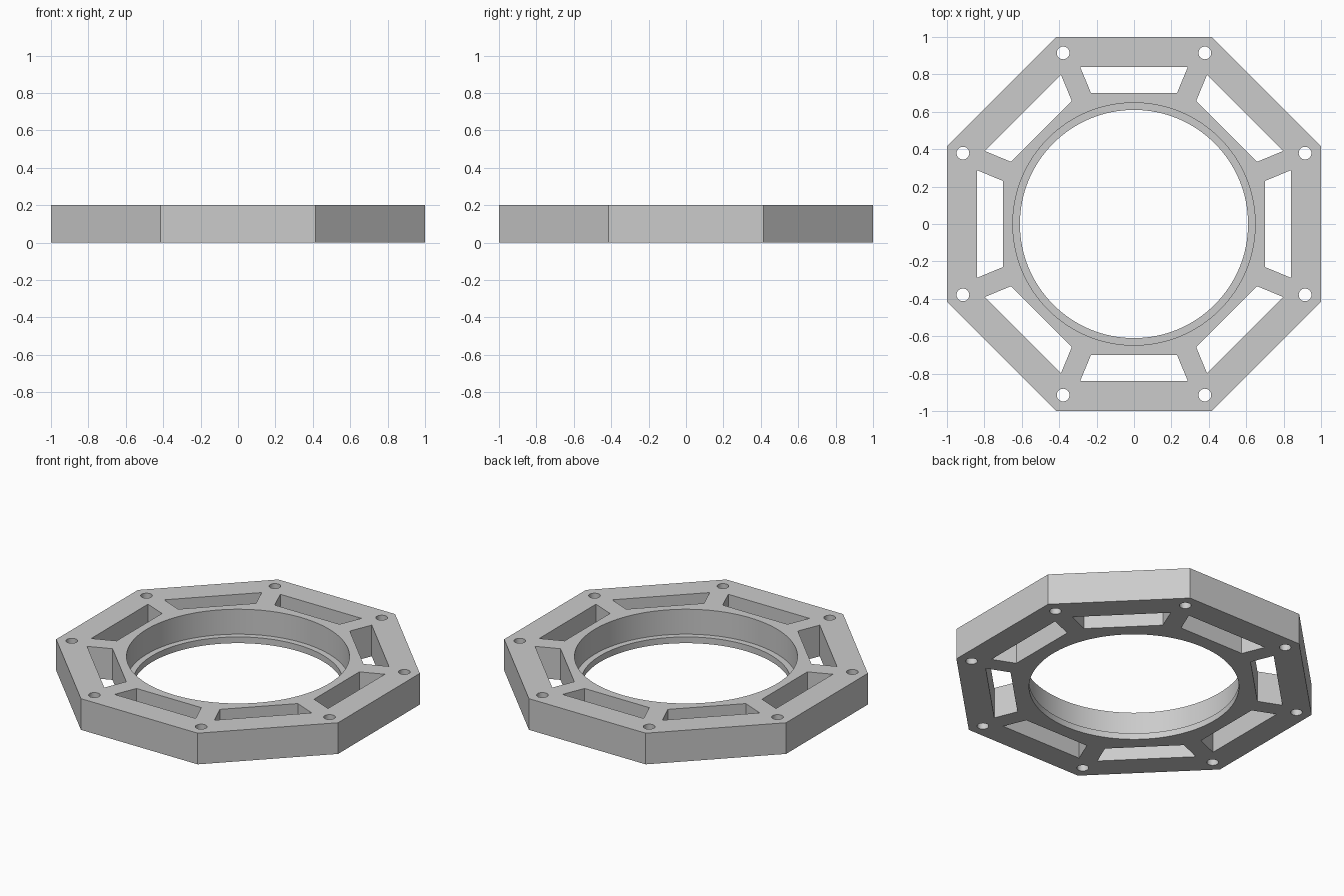
import bpy, bmesh
from math import pi, cos, sin, tan, radians
from mathutils import Matrix

cube = bpy.data.objects.get("Cube")
if cube:
    bpy.data.objects.remove(cube, do_unlink=True)

HEIGHT = 0.2
SIDES = 8
HALF = pi / SIDES
LOW, HIGH = -0.1, HEIGHT + 0.1

grey = bpy.data.materials.new("light grey")
grey.use_nodes = True
grey.diffuse_color = (0.6, 0.6, 0.6, 1)
grey.node_tree.nodes["Principled BSDF"].inputs["Base Color"].default_value = (0.6, 0.6, 0.6, 1)


def circle(radius, count, start=0.0, centre=(0, 0)):
    steps = [start + 2 * pi * i / count for i in range(count)]
    return [(centre[0] + radius * cos(a), centre[1] + radius * sin(a)) for a in steps]


def stack(bm, layers):
    """Closed solid through (outline, z) layers that share a point count."""
    rings = [[bm.verts.new((x, y, z)) for x, y in outline] for outline, z in layers]
    n = len(rings[0])
    for a, b in zip(rings, rings[1:]):
        for i in range(n):
            j = (i + 1) % n
            bm.faces.new((a[i], a[j], b[j], b[i]))
    bm.faces.new(rings[0][::-1])
    bm.faces.new(rings[-1])
    return [v for ring in rings for v in ring]


def make_object(name, bm):
    bmesh.ops.recalc_face_normals(bm, faces=bm.faces)
    mesh = bpy.data.meshes.new(name)
    bm.to_mesh(mesh)
    bm.free()
    mesh.materials.append(grey)
    obj = bpy.data.objects.new(name, mesh)
    bpy.context.collection.objects.link(obj)
    return obj


# Octagonal plate
bm = bmesh.new()
outline = circle(1 / cos(HALF), SIDES, HALF)
stack(bm, [(outline, 0), (outline, HEIGHT)])
plate = make_object("octagonal_ring_plate", bm)

# Stepped central bore, leaving a thin lip at the bottom
bm = bmesh.new()
narrow, wide = circle(0.61, 128), circle(0.648, 128)
stack(bm, [(narrow, LOW), (narrow, 0.04), (wide, 0.04), (wide, HIGH)])

# One slot along each side and one bolt hole at each corner
inner, outer, rib = 0.7, 0.84, 0.06
wi, wo = inner * tan(HALF) - rib, outer * tan(HALF) - rib
slot = [(inner, -wi), (outer, -wo), (outer, wo), (inner, wi)]
hole = circle(0.034, 32, 0, (0.99 * cos(HALF), 0.99 * sin(HALF)))
for i in range(SIDES):
    turn = Matrix.Rotation(2 * HALF * i, 3, "Z")
    for shape in (slot, hole):
        verts = stack(bm, [(shape, LOW), (shape, HIGH)])
        bmesh.ops.rotate(bm, verts=verts, cent=(0, 0, 0), matrix=turn)
cutter = make_object("opening_cutter", bm)
cutter.hide_render = True

# Cut the openings, then discard the cutter
cut = plate.modifiers.new("openings", "BOOLEAN")
cut.operation = "DIFFERENCE"
cut.solver = "EXACT"
cut.object = cutter
bpy.ops.object.select_all(action="DESELECT")
plate.select_set(True)
bpy.context.view_layer.objects.active = plate
bpy.ops.object.modifier_apply(modifier=cut.name)
bpy.data.objects.remove(cutter, do_unlink=True)

# Smooth round walls, crisp edges
bpy.ops.object.shade_smooth_by_angle(angle=radians(30))
